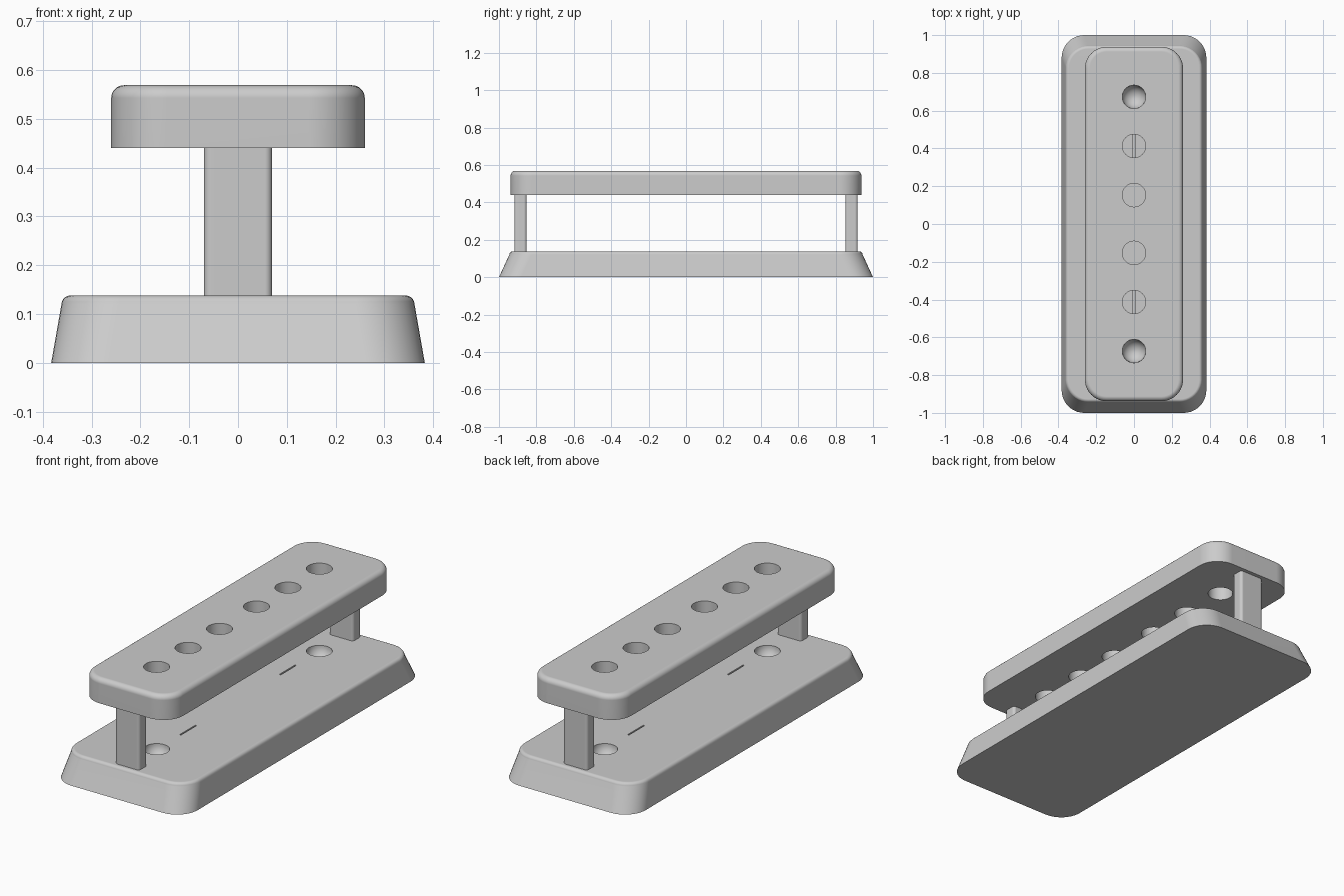
import bpy, bmesh, math

if "Cube" in bpy.data.objects:
    bpy.data.objects.remove(bpy.data.objects["Cube"])

HOLE_R = 0.062
HOLE_Y = (0.153, 0.413, 0.673)


def rounded_ring(hx, hy, r, z, seg=10):
    """Points of a rounded rectangle, counter-clockwise."""
    pts = []
    for k, (sx, sy) in enumerate(((1, 1), (-1, 1), (-1, -1), (1, -1))):
        for i in range(seg + 1):
            a = math.pi / 2 * (k + i / seg)
            pts.append((sx * (hx - r) + r * math.cos(a),
                        sy * (hy - r) + r * math.sin(a), z))
    return pts


def loft(name, rings, loc=(0, 0, 0), seg=10):
    """Stack rounded rectangles (hx, hy, r, z) into a closed solid."""
    bm = bmesh.new()
    loops = [[bm.verts.new(p) for p in rounded_ring(*r, seg)] for r in rings]
    n = len(loops[0])
    for a, b in zip(loops, loops[1:]):
        for i in range(n):
            j = (i + 1) % n
            bm.faces.new((a[i], a[j], b[j], b[i]))
    bm.faces.new(loops[0][::-1])
    bm.faces.new(loops[-1])
    me = bpy.data.meshes.new(name)
    bm.to_mesh(me)
    bm.free()
    ob = bpy.data.objects.new(name, me)
    ob.location = loc
    bpy.context.collection.objects.link(ob)
    return ob


def fillet(hx, hy, r, z_top, f, steps=5):
    """Rings that round over the top edge by radius f."""
    out = []
    for i in range(steps + 1):
        a = math.pi / 2 * i / steps
        d = f * (1 - math.cos(a))
        out.append((hx - d, hy - d, r - d, z_top - f + f * math.sin(a)))
    return out


def activate(ob):
    bpy.ops.object.select_all(action='DESELECT')
    ob.select_set(True)
    bpy.context.view_layer.objects.active = ob


def cut(target, cutter):
    cutter.hide_render = True
    mod = target.modifiers.new("cut", 'BOOLEAN')
    mod.operation = 'DIFFERENCE'
    mod.solver = 'EXACT'
    mod.object = cutter
    activate(target)
    bpy.ops.object.modifier_apply(modifier=mod.name)
    bpy.data.objects.remove(cutter)


def smooth(ob):
    activate(ob)
    bpy.ops.object.shade_smooth_by_angle(angle=math.radians(35))
    ob.modifiers.new("normals", 'WEIGHTED_NORMAL').keep_sharp = True


# Sloped base and upper bar
base = loft("base", [(0.383, 1.0, 0.12, 0)] + fillet(0.362, 0.945, 0.12, 0.138, 0.018))
bar = loft("top_bar", [(0.26, 0.938, 0.115, 0.44)] + fillet(0.26, 0.938, 0.115, 0.569, 0.026))

for s in (-1, 1):
    # Row of through holes in the bar
    for y in HOLE_Y:
        bpy.ops.mesh.primitive_cylinder_add(vertices=40, radius=HOLE_R, depth=0.4,
                                            location=(0, s * y, 0.5))
        cut(bar, bpy.context.object)

    # Round dimple and thin slot in the base
    bpy.ops.mesh.primitive_uv_sphere_add(segments=40, ring_count=20, radius=HOLE_R,
                                         location=(0, s * HOLE_Y[2], 0.135))
    cut(base, bpy.context.object)
    bpy.ops.mesh.primitive_cube_add(size=1, location=(0, s * HOLE_Y[1], 0.135))
    slot = bpy.context.object
    slot.scale = (0.008, 0.13, 0.08)
    cut(base, slot)

    # Post joining base and bar
    name = "front_post" if s < 0 else "back_post"
    smooth(loft(name, [(0.07, 0.033, 0.015, 0.125), (0.07, 0.033, 0.015, 0.45)],
                (0, s * 0.885, 0), 5))

smooth(base)
smooth(bar)
